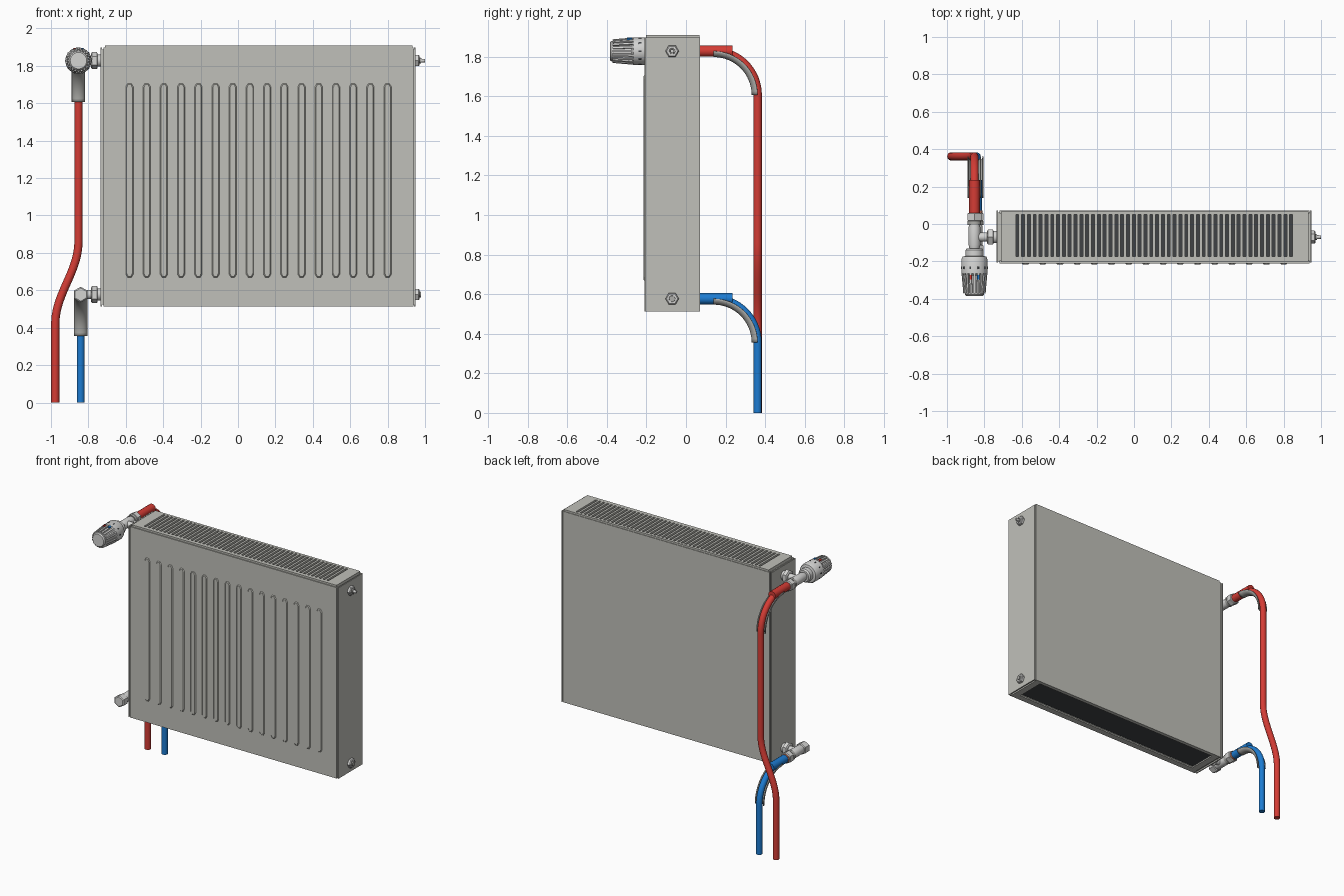
import bpy, bmesh, math
from mathutils import Matrix, Vector

if "Cube" in bpy.data.objects:
    bpy.data.objects.remove(bpy.data.objects["Cube"])


def material(name, r, g, b):
    m = bpy.data.materials.new(name)
    m.diffuse_color = (r, g, b, 1)
    m.use_nodes = True
    m.node_tree.nodes["Principled BSDF"].inputs["Base Color"].default_value = m.diffuse_color
    return m


PANEL = material("warm grey enamel", 0.53, 0.53, 0.49)
VALVE = material("pale valve", 0.66, 0.66, 0.65)
STEEL = material("grey steel", 0.42, 0.42, 0.40)
DARK = material("dark interior", 0.05, 0.055, 0.06)
RED = material("red pipe", 0.66, 0.045, 0.035)
BLUE = material("blue pipe", 0.012, 0.2, 0.64)
COPPER = material("copper", 0.6, 0.22, 0.14)


def finish(name, bm, mat, smooth=False):
    bmesh.ops.recalc_face_normals(bm, faces=bm.faces)
    me = bpy.data.meshes.new(name)
    bm.to_mesh(me)
    bm.free()
    me.materials.append(mat)
    ob = bpy.data.objects.new(name, me)
    bpy.context.collection.objects.link(ob)
    if smooth:
        bpy.ops.object.select_all(action='DESELECT')
        ob.select_set(True)
        bpy.context.view_layer.objects.active = ob
        bpy.ops.object.shade_smooth_by_angle(angle=math.radians(35))
    return ob


def add_box(bm, x0, x1, y0, y1, z0, z1, mat=None):
    m = Matrix.Translation(((x0 + x1) / 2, (y0 + y1) / 2, (z0 + z1) / 2)) @ \
        Matrix.Diagonal((x1 - x0, y1 - y0, z1 - z0, 1))
    bmesh.ops.create_cube(bm, size=1, matrix=(mat or Matrix()) @ m)


def boxes(name, mat, *items):
    bm = bmesh.new()
    for b in items:
        add_box(bm, *b)
    return finish(name, bm, mat)


def lathe(name, mat, axis, at, profile, segs=32, phase=0.0):
    """Closed turned part; profile is (position along axis, radius)."""
    bm = bmesh.new()
    rings = []
    for t, r in profile:
        ring = []
        for i in range(segs):
            a = math.radians(phase) + math.tau * i / segs
            c, s = r * math.cos(a), r * math.sin(a)
            p = (t, at[0] + c, at[1] + s) if axis == 'X' else (at[0] + c, t, at[1] + s)
            ring.append(bm.verts.new(p))
        rings.append(ring)
    for a, b in zip(rings, rings[1:]):
        for i in range(segs):
            j = (i + 1) % segs
            bm.faces.new((a[i], a[j], b[j], b[i]))
    bm.faces.new(rings[0])
    bm.faces.new(rings[-1])
    return finish(name, bm, mat, True)


def pipe(name, mat, points, radius):
    cu = bpy.data.curves.new(name, 'CURVE')
    cu.dimensions = '3D'
    cu.bevel_depth = radius
    cu.bevel_resolution = 5
    cu.use_fill_caps = True
    sp = cu.splines.new('POLY')
    sp.points.add(len(points) - 1)
    for p, q in zip(sp.points, points):
        p.co = (*q, 1)
    cu.materials.append(mat)
    ob = bpy.data.objects.new(name, cu)
    bpy.context.collection.objects.link(ob)
    bpy.ops.object.select_all(action='DESELECT')
    ob.select_set(True)
    bpy.context.view_layer.objects.active = ob
    bpy.ops.object.convert(target='MESH')
    bpy.ops.object.shade_smooth_by_angle(angle=math.radians(40))


# Radiator casing
Z0, Z1 = 0.513, 1.897
boxes("front_panel", PANEL, (-0.72, 0.938, -0.21, -0.195, Z0, Z1))
boxes("back_panel", PANEL, (-0.72, 0.938, 0.057, 0.072, Z0, Z1))
for name, x in (("left_side_panel", -0.735), ("right_side_panel", 0.942)):
    boxes(name, PANEL, (x, x + 0.008, -0.207, 0.072, Z0, Z1))
boxes("end_walls", PANEL, (-0.727, -0.70, -0.20, 0.062, Z0 + 0.01, Z1 - 0.01),
      (0.918, 0.942, -0.20, 0.062, Z0 + 0.01, Z1 - 0.01))
boxes("bottom_rim", PANEL, (-0.71, 0.93, -0.2, -0.165, Z0, 0.523),
      (-0.71, 0.93, 0.045, 0.06, Z0, 0.523),
      (-0.71, -0.66, -0.2, 0.06, Z0, 0.523), (0.88, 0.93, -0.2, 0.06, Z0, 0.523))
boxes("dark_core", DARK, (-0.70, 0.918, -0.195, 0.057, 0.55, 1.885))

# Slotted top grille
SLOTS, SX0, SX1 = 48, -0.632, 0.848
pitch = (SX1 - SX0) / (SLOTS - 0.5)
bars = [(-0.71, 0.933, -0.203, -0.175, 1.87, 1.91), (-0.71, 0.933, 0.05, 0.068, 1.87, 1.91),
        (-0.71, SX0, -0.175, 0.05, 1.87, 1.91), (SX1, 0.933, -0.175, 0.05, 1.87, 1.91)]
bars += [(SX0 + pitch * (i + 0.5), SX0 + pitch * (i + 1), -0.175, 0.05, 1.895, 1.91)
         for i in range(SLOTS - 1)]
boxes("top_grille", PANEL, *bars)

# Raised vertical ribs with sloped edges and pointed ends
bm = bmesh.new()
for i in range(16):
    cx = -0.58 + 0.092 * i
    loops = []
    for y, w, e in ((-0.209, 0.021, 0.0), (-0.2155, 0.015, 0.006)):
        outline = []
        for sx, sz in ((-1, 0), (-0.5, 1), (0.5, 1), (1, 0)):
            outline.append((cx + sx * w, 1.69 + sz * 0.017 - e))
        for sx, sz in ((1, 0), (0.5, 1), (-0.5, 1), (-1, 0)):
            outline.append((cx + sx * w, 0.685 - sz * 0.017 + e))
        loops.append([bm.verts.new((x, y, z)) for x, z in outline])
    for k in range(8):
        n = (k + 1) % 8
        bm.faces.new((loops[0][k], loops[0][n], loops[1][n], loops[1][k]))
    bm.faces.new(loops[1])
finish("front_ribs", bm, PANEL)

# Plugs on the right side
YC = -0.07
for name, z in (("upper", 1.828), ("lower", 0.577)):
    lathe(name + "_hex_plug", VALVE, 'X', (YC, z),
          [(0.945, 0.034), (0.966, 0.034), (0.971, 0.028)], 6)
    lathe(name + "_plug_boss", STEEL, 'X', (YC, z), [(0.96, 0.017), (0.978, 0.015)], 20)
lathe("bleed_screw", VALVE, 'X', (YC, 1.828), [(0.97, 0.011), (1.0, 0.009)], 12)

# Valve bodies with their side connections
UP, LOW = (-0.853, 1.828), (-0.841, 0.577)
for name, (x, z) in (("upper", UP), ("lower", LOW)):
    lathe(name + "_valve_body", VALVE, 'Y', (x, z),
          [(-0.135, 0.026), (-0.11, 0.032), (-0.02, 0.032), (0.0, 0.028), (0.03, 0.028)])
    lathe(name + "_valve_nut", VALVE, 'Y', (x, z),
          [(0.015, 0.036), (0.02, 0.042), (0.055, 0.042), (0.06, 0.036)], 6, 30)
    lathe(name + "_valve_ring", STEEL, 'Y', (x, z), [(-0.005, 0.036), (0.015, 0.036)])
    lathe(name + "_side_branch", VALVE, 'X', (YC, z), [(x, 0.024), (-0.735, 0.024)], 24)
    lathe(name + "_side_nut", VALVE, 'X', (YC, z),
          [(-0.785, 0.038), (-0.78, 0.046), (-0.755, 0.046), (-0.75, 0.038)], 6, 30)
    lathe(name + "_side_flange", VALVE, 'X', (YC, z), [(-0.75, 0.032), (-0.735, 0.032)], 24)
lathe("lower_valve_cap", VALVE, 'Y', LOW,
      [(-0.165, 0.035), (-0.16, 0.042), (-0.115, 0.042), (-0.11, 0.036)], 6, 30)
lathe("copper_ring", COPPER, 'Y', LOW, [(0.06, 0.031), (0.072, 0.031)])

# Thermostat head
lathe("head_collar", VALVE, 'Y', UP, [(-0.175, 0.04), (-0.17, 0.048), (-0.14, 0.048), (-0.13, 0.04)])
lathe("head_knob", VALVE, 'Y', UP,
      [(-0.385, 0.044), (-0.378, 0.051), (-0.365, 0.052), (-0.275, 0.059), (-0.265, 0.069),
       (-0.19, 0.07), (-0.175, 0.064), (-0.17, 0.045)], 40)
fins, ticks = bmesh.new(), bmesh.new()
for i in range(20):
    turn = Matrix.Translation((UP[0], 0, UP[1])) @ Matrix.Rotation(math.tau * i / 20, 4, 'Y')
    taper = turn @ Matrix.Translation((0, -0.27, 0.06)) @ Matrix.Rotation(math.radians(5), 4, 'X')
    add_box(fins, -0.0055, 0.0055, -0.1, 0.005, -0.012, 0.0085, taper)
    if i % 2:
        add_box(ticks, -0.004, 0.004, -0.24, -0.226, 0.066, 0.0715, turn)
finish("head_grip_fins", fins, VALVE)
finish("head_scale_marks", ticks, DARK)
for name, mat, a in (("hot_mark", RED, -18), ("cold_mark", BLUE, 18)):
    bm = bmesh.new()
    turn = Matrix.Translation((UP[0], 0, UP[1])) @ Matrix.Rotation(math.radians(a), 4, 'Y')
    add_box(bm, -0.006, 0.006, -0.297, -0.272, 0.062, 0.0705, turn)
    finish(name, bm, mat)

# Pipes: horizontal start, quarter bend, then down to the floor
PY, R = 0.362, 0.222


def bend(x, z, steps=16):
    return [Vector((x, PY - R + R * math.sin(a), z - R + R * math.cos(a)))
            for a in (math.pi / 2 * k / steps for k in range(steps + 1))]


s_curve = []
for k in range(21):
    f = k / 20
    s_curve.append((UP[0] - 0.124 * (0.5 - 0.5 * math.cos(math.pi * f)), PY, 0.86 - 0.44 * f))
pipe("red_pipe", RED, [(UP[0], 0.03, UP[1])] + bend(*UP) + s_curve + [(-0.977, PY, 0)], 0.022)
pipe("blue_pipe", BLUE, [(LOW[0], 0.03, LOW[1])] + bend(*LOW) + [(LOW[0], PY, 0)], 0.021)
pipe("red_sleeve", RED, [(UP[0], 0.06, UP[1]), (UP[0], 0.235, UP[1])], 0.029)
pipe("blue_sleeve", BLUE, [(LOW[0], 0.06, LOW[1]), (LOW[0], 0.235, LOW[1])], 0.029)

# Half-shell guides hugging the inside of each bend
for name, (x, z) in (("upper_bend_guide", UP), ("lower_bend_guide", LOW)):
    bm = bmesh.new()
    centre = Vector((x, PY - R, z - R))
    rows = []
    for p in bend(x, z):
        inward = (centre - p).normalized()
        rows.append([bm.verts.new(p + Vector((0.034 * math.cos(a), 0, 0))
                                  + inward * 0.028 * math.sin(a))
                     for a in (math.pi * k / 12 for k in range(13))])
    for a, b in zip(rows, rows[1:]):
        for k in range(12):
            bm.faces.new((a[k], a[k + 1], b[k + 1], b[k]))
    guide = finish(name, bm, STEEL, True)
    solid = guide.modifiers.new("thickness", 'SOLIDIFY')
    solid.thickness = 0.004
    solid.offset = 0
